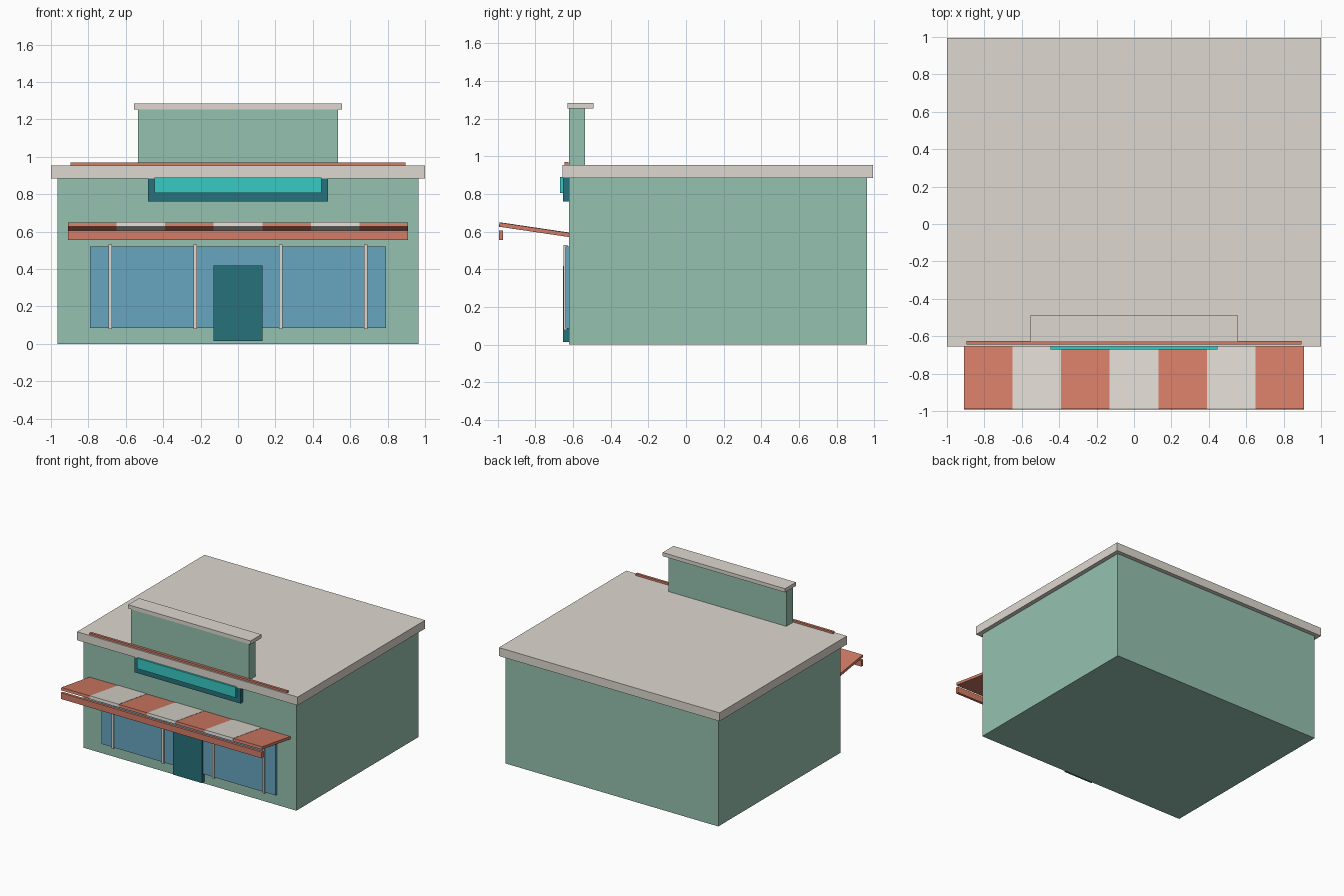
import bpy, bmesh

if "Cube" in bpy.data.objects:
    bpy.data.objects.remove(bpy.data.objects["Cube"])


def material(name, r, g, b):
    m = bpy.data.materials.new(name)
    m.diffuse_color = [(c / 255) ** 2.2 for c in (r, g, b)] + [1]
    m.use_nodes = True
    m.node_tree.nodes["Principled BSDF"].inputs["Base Color"].default_value = m.diffuse_color
    return m


GREEN = material("green_wall", 148, 192, 174)
CREAM = material("cream_trim", 221, 216, 207)
RED = material("terracotta", 211, 124, 102)
DARK = material("dark_teal", 44, 112, 122)
TEAL = material("bright_teal", 58, 200, 194)
GLASS = material("blue_glass", 104, 164, 190)


def prism(name, x0, x1, profile, mat):
    """Extrude a (y, z) profile from x0 to x1."""
    bm = bmesh.new()
    face = bm.faces.new([bm.verts.new((x0, y, z)) for y, z in profile])
    ext = bmesh.ops.extrude_face_region(bm, geom=[face])["geom"]
    moved = [v for v in ext if isinstance(v, bmesh.types.BMVert)]
    bmesh.ops.translate(bm, verts=moved, vec=(x1 - x0, 0, 0))
    bmesh.ops.recalc_face_normals(bm, faces=bm.faces)
    me = bpy.data.meshes.new(name)
    bm.to_mesh(me)
    bm.free()
    me.materials.append(mat)
    ob = bpy.data.objects.new(name, me)
    bpy.context.collection.objects.link(ob)
    return ob


def box(name, x, y, z, mat):
    (y0, y1), (z0, z1) = y, z
    return prism(name, x[0], x[1], [(y0, z0), (y1, z0), (y1, z1), (y0, z1)], mat)


WALL = -0.622  # front wall plane

# Main building and roof slab
box("building_body", (-0.965, 0.965), (WALL, 0.96), (0, 0.89), GREEN)
box("roof_slab", (-1, 1), (-0.655, 0.994), (0.884, 0.953), CREAM)

# Raised front parapet with cap, and trim strip along the roof edge
box("parapet", (-0.535, 0.535), (WALL, -0.535), (0.95, 1.257), GREEN)
box("parapet_cap", (-0.555, 0.555), (-0.63, -0.49), (1.254, 1.284), CREAM)
box("roof_edge_strip", (-0.895, 0.895), (-0.645, -0.625), (0.945, 0.969), RED)

# Blank sign board
box("sign_back", (-0.48, 0.48), (-0.654, WALL + 0.005), (0.76, 0.935), DARK)
box("sign_panel", (-0.447, 0.447), (-0.67, -0.65), (0.805, 0.89), TEAL)

# Shop window, mullions and door
box("shop_window", (-0.79, 0.79), (-0.641, WALL + 0.005), (0.085, 0.52), GLASS)
for i, x in enumerate((-0.684, -0.228, 0.228, 0.684)):
    box(f"window_mullion_{i + 1}", (x - 0.009, x + 0.009), (-0.65, -0.63),
        (0.078, 0.53), CREAM)
box("door", (-0.132, 0.132), (-0.654, WALL + 0.005), (0.015, 0.418), DARK)

# Sloping awning with striped top
def awning(name, x0, x1, lift, mat):
    prism(name, x0, x1, [(-0.991 - lift, 0.626), (WALL + 0.01, 0.570),
                         (WALL + 0.01, 0.592 + lift), (-0.988 - lift, 0.648 + lift)], mat)


HALF = 0.91
W = 2 * HALF / 7
awning("awning", -HALF, HALF, 0, RED)
for i in (1, 3, 5):
    awning(f"awning_stripe_{i // 2 + 1}", -HALF + i * W, -HALF + (i + 1) * W, 0.002, CREAM)
box("awning_valance", (-HALF, HALF), (-0.993, -0.972), (0.556, 0.607), RED)
